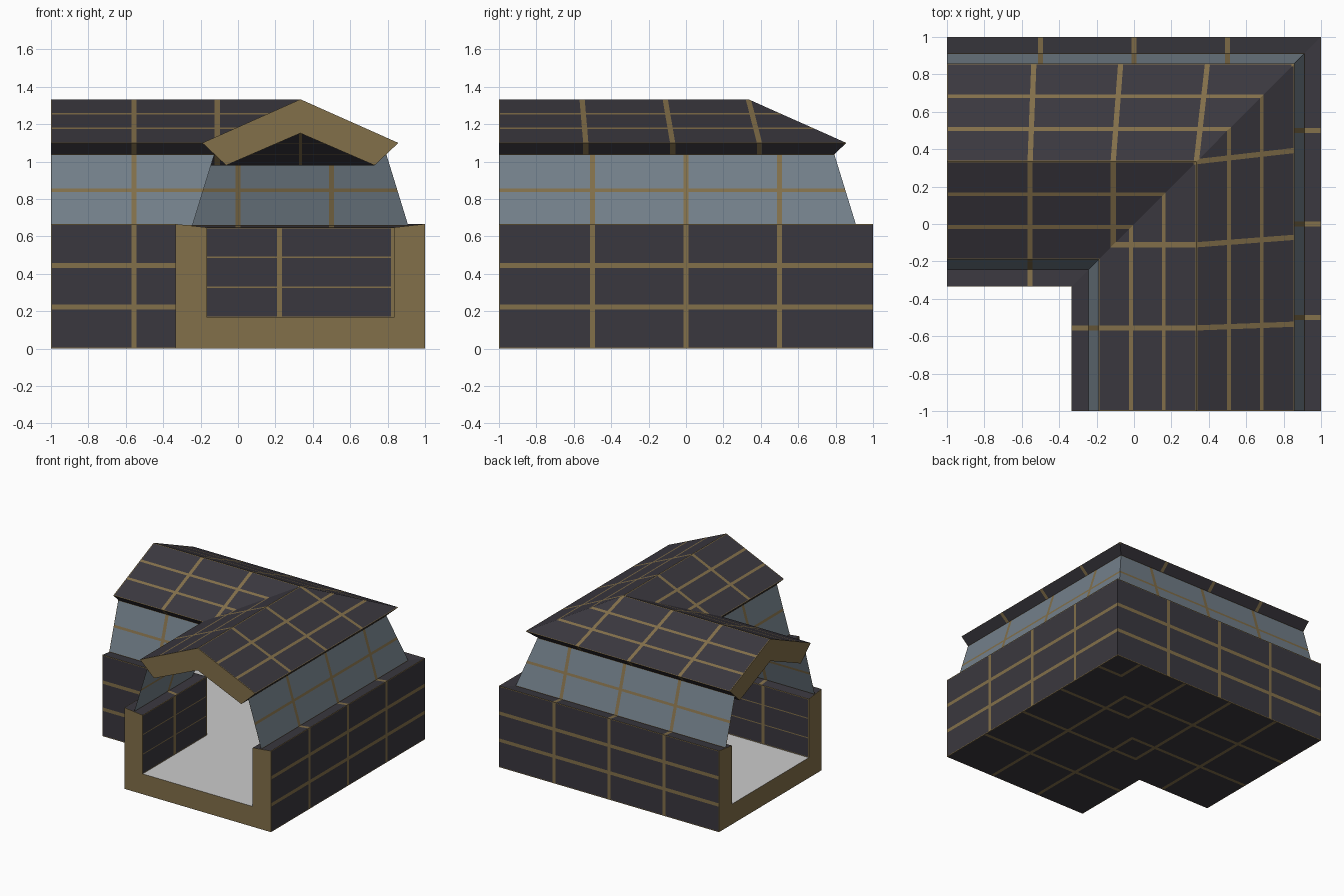
import bpy, bmesh

if "Cube" in bpy.data.objects:
    bpy.data.objects.remove(bpy.data.objects["Cube"])

C = 1 / 3          # centre line of each leg of the L
H = 2 / 3          # half width / wall height
T = 4 / 9          # panel spacing on the inner side


def material(name, rgb):
    m = bpy.data.materials.new(name)
    m.diffuse_color = (*rgb, 1)
    m.use_nodes = True
    m.node_tree.nodes["Principled BSDF"].inputs["Base Color"].default_value = m.diffuse_color
    return m


PANEL = material("dark panel", (0.042, 0.039, 0.049))
SEAM = material("tan seam", (0.225, 0.160, 0.068))
GLASS = material("blue grey glass", (0.172, 0.215, 0.255))
FLOOR = material("pale floor", (0.60, 0.60, 0.60))


def strip(bm, p0, p1, rows=1, q0=0, q1=0, rw=0.014, cw=0.014, edge=0.006):
    """One profile edge swept along x, cut into panels (slot 0) and seams (slot 1)."""
    length = ((p1[0] - p0[0]) ** 2 + (p1[1] - p0[1]) ** 2) ** 0.5
    # Breaks across the profile: odd intervals are panels, even ones seams
    s = [0, edge / length]
    for k in range(1, rows):
        s += [k / rows - rw / length, k / rows + rw / length]
    s += [1 - edge / length, 1]
    # Breaks along the leg, given at both profile ends
    cols = [(0, 0), (edge, edge)]
    k = 1
    while q0 and max(q0, q1) * k < 1.98:
        cols += [(q0 * k - cw, q1 * k - cw), (q0 * k + cw, q1 * k + cw)]
        k += 1
    cols.append((2.05, 2.05))
    if not edge:
        s, cols = [0, 1], [(0, 0), (2.05, 2.05)]
    grid = []
    for f in s:
        u = p0[0] + (p1[0] - p0[0]) * f
        z = p0[1] + (p1[1] - p0[1]) * f
        grid.append([bm.verts.new((-1 + a + (b - a) * f, C + u, z)) for a, b in cols])
    for i in range(len(s) - 1):
        for j in range(len(cols) - 1):
            f = bm.faces.new((grid[i][j], grid[i][j + 1], grid[i + 1][j + 1], grid[i + 1][j]))
            f.material_index = int(edge > 0 and (i % 2 == 0 or j % 2 == 0))


def part(name, mats, strips, cap=None):
    """Sweep strips along the back leg, mitre on the diagonal, reflect to the front leg."""
    bm = bmesh.new()
    for p0, p1, kw in strips:
        strip(bm, p0, p1, **kw)
    bmesh.ops.bisect_plane(bm, geom=bm.verts[:] + bm.edges[:] + bm.faces[:], dist=1e-5,
                           plane_co=(0, 0, 0), plane_no=(1, -1, 0), clear_outer=True)
    if cap:
        f = bm.faces.new([bm.verts.new((-1, C + u, z)) for u, z in cap])
        f.material_index = 1
    for f in bm.faces[:]:
        g = bm.faces.new([bm.verts.new((v.co.y, v.co.x, v.co.z)) for v in reversed(f.verts)])
        g.material_index = f.material_index
    bmesh.ops.remove_doubles(bm, verts=bm.verts[:], dist=1e-4)
    me = bpy.data.meshes.new(name)
    bm.to_mesh(me)
    bm.free()
    for m in mats:
        me.materials.append(m)
    bpy.context.collection.objects.link(bpy.data.objects.new(name, me))


# Trough: outer walls, underside, sloping wall tops, inner walls
I, F, L = 0.5, 1 / 6, 0.648
outer = dict(q0=0.5, q1=0.5)
inner = dict(q0=T, q1=T)
trough = [(H, H), (H, 0), (-H, 0), (-H, H), (-I, L), (-I, F), (I, F), (I, L)]
part("lower_walls", [PANEL, SEAM], [
    (trough[0], trough[1], dict(rows=3, **outer)),
    (trough[1], trough[2], dict(rows=3, **inner)),
    (trough[2], trough[3], dict(rows=3, **inner)),
    (trough[3], trough[4], dict(edge=0.003, **inner)),
    (trough[4], trough[5], dict(rows=3, q0=0.417, q1=0.417, rw=0.004)),
    (trough[6], trough[7], dict(rows=3, q0=0.611, q1=0.611, rw=0.004)),
    (trough[7], trough[0], dict(edge=0.003, **outer)),
], cap=trough)

# Floor
part("floor", [FLOOR], [((-I, F), (I, F), dict(edge=0))])

# Leaning glass bands
part("glass_walls", [GLASS, SEAM], [
    ((0.46, 1.038), (0.577, 0.658), dict(rows=2, edge=0.003, rw=0.01, **outer)),
    ((-0.577, 0.658), (-0.46, 1.038), dict(rows=2, edge=0.003, rw=0.01, **inner)),
])

# Gabled roof with undercut eaves
E = 0.524
eave_q = (4 / 3 + E) / 4
roof = [(-E, 1.10), (0, 4 / 3), (E, 1.10), (0.397, 0.98), (0, 1.152), (-0.397, 0.98)]
part("roof", [PANEL, SEAM], [
    (roof[0], roof[1], dict(rows=3, rw=0.011, **inner)),
    (roof[1], roof[2], dict(rows=3, rw=0.011, q0=T, q1=eave_q)),
    (roof[2], roof[3], dict(edge=0.003, q0=eave_q, q1=eave_q)),
    (roof[3], roof[4], dict(rows=3, rw=0.004, cw=0.008, **inner)),
    (roof[4], roof[5], dict(rows=3, rw=0.004, cw=0.008, **inner)),
    (roof[5], roof[0], dict(edge=0.003, **inner)),
], cap=roof)
